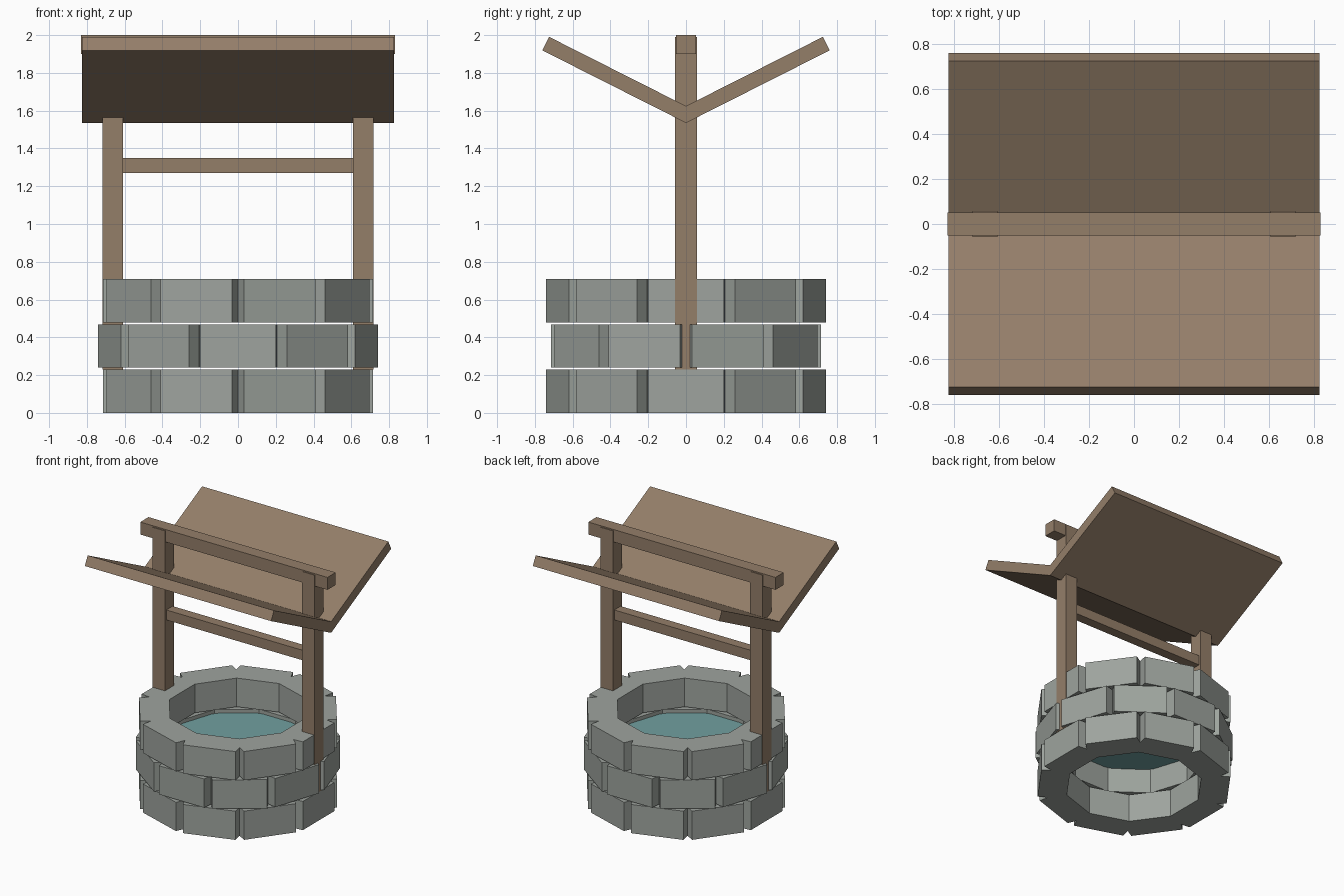
import bpy
from math import sin, cos, pi, radians

cube = bpy.data.objects.get("Cube")
if cube:
    bpy.data.objects.remove(cube, do_unlink=True)


def make_material(name, rgb):
    m = bpy.data.materials.new(name)
    m.use_nodes = True
    m.diffuse_color = (*rgb, 1)
    m.node_tree.nodes["Principled BSDF"].inputs["Base Color"].default_value = (*rgb, 1)
    return m


stone = make_material("grey stone", (0.342, 0.371, 0.342))
wood = make_material("brown wood", (0.296, 0.209, 0.141))
water = make_material("teal water", (0.165, 0.35, 0.35))


def make_object(name, verts, faces, mat):
    mesh = bpy.data.meshes.new(name)
    mesh.from_pydata(verts, [], faces)
    mesh.materials.append(mat)
    mesh.update()
    obj = bpy.data.objects.new(name, mesh)
    bpy.context.collection.objects.link(obj)
    return obj


def prism(name, bottom, top, mat):
    """Solid between two matching counter-clockwise loops."""
    n = len(bottom)
    sides = [(i, (i + 1) % n, n + (i + 1) % n, n + i) for i in range(n)]
    caps = [tuple(reversed(range(n))), tuple(range(n, 2 * n))]
    return make_object(name, bottom + top, sides + caps, mat)


def box(name, x0, x1, half_y, z0, z1, mat):
    loop = [(x0, -half_y), (x1, -half_y), (x1, half_y), (x0, half_y)]
    return prism(name, [(x, y, z0) for x, y in loop], [(x, y, z1) for x, y in loop], mat)


# Stone courses: ten blocks each, with V grooves at the outer seams
BLOCKS = 10
STEP = 2 * pi / BLOCKS
FACE, HALF, GROOVE, INNER = 0.715, 0.2, 0.67, 0.522


def block(name, angle, z0, z1):
    h = STEP / 2
    loop = [(INNER * cos(h), -INNER * sin(h)), (GROOVE * cos(h), -GROOVE * sin(h)),
            (FACE, -HALF), (FACE, HALF),
            (GROOVE * cos(h), GROOVE * sin(h)), (INNER * cos(h), INNER * sin(h))]
    c, s = cos(angle), sin(angle)
    loop = [(x * c - y * s, x * s + y * c) for x, y in loop]
    prism(name, [(x, y, z0) for x, y in loop], [(x, y, z1) for x, y in loop], stone)


for course in range(3):
    z = course * 0.239
    for i in range(BLOCKS):
        block(f"stone_block_{course + 1}_{i + 1}", (i + 0.5 * (course % 2)) * STEP, z, z + 0.23)

# Water surface
SIDES = 32
make_object("water_surface",
            [(0.515 * cos(2 * pi * i / SIDES), 0.515 * sin(2 * pi * i / SIDES), 0.44)
             for i in range(SIDES)], [tuple(range(SIDES))], water)

# Timber frame
box("left_post", 0.608, 0.718, 0.057, 0.23, 1.99, wood)
box("right_post", -0.718, -0.608, 0.057, 0.23, 1.99, wood)
box("top_beam", -0.83, 0.83, 0.052, 1.9, 2.0, wood)
box("crossbar", -0.608, 0.608, 0.04, 1.27, 1.35, wood)

# V-shaped roof from one mitred profile
slope, thick, length, base = radians(26.8), 0.08, 0.852, 1.535
out_y, out_z = length * cos(slope), base + length * sin(slope)
in_y, in_z = out_y - thick * sin(slope), out_z + thick * cos(slope)
profile = [(0, base), (out_y, out_z), (in_y, in_z),
           (0, base + thick / cos(slope)), (-in_y, in_z), (-out_y, out_z)]
prism("roof", [(-0.826, y, z) for y, z in profile],
      [(0.826, y, z) for y, z in profile], wood)
